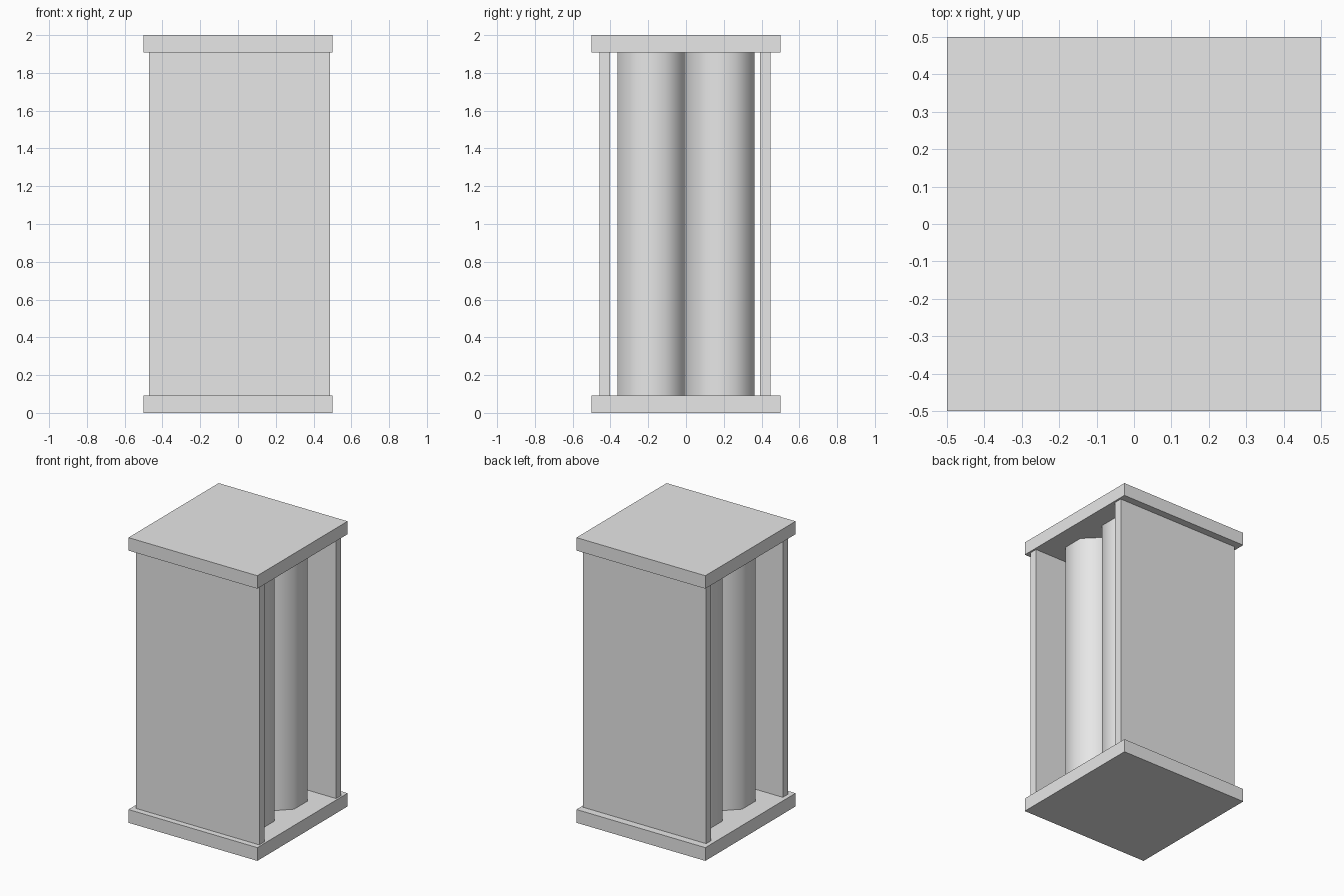
import bpy
import math

cube = bpy.data.objects.get("Cube")
if cube:
    bpy.data.objects.remove(cube, do_unlink=True)

grey = bpy.data.materials.new("plain_grey")
grey.use_nodes = True
colour = (0.8, 0.8, 0.8, 1)
grey.diffuse_color = colour
grey.node_tree.nodes["Principled BSDF"].inputs["Base Color"].default_value = colour

BASE_TOP, ROOF_BOTTOM, HEIGHT = 0.093, 1.909, 2.0


def finish(name):
    obj = bpy.context.object
    obj.name = name
    obj.data.materials.append(grey)
    return obj


def box(name, x, y, z):
    """Box from (min, max) ranges along each axis."""
    ranges = (x, y, z)
    bpy.ops.mesh.primitive_cube_add(size=1, location=[(a + b) / 2 for a, b in ranges])
    obj = finish(name)
    obj.scale = [b - a for a, b in ranges]
    bpy.ops.object.transform_apply(location=False, rotation=False, scale=True)


def column(name, x, y):
    """Smooth-shaded octagonal column with flats facing the axes."""
    bpy.ops.mesh.primitive_cylinder_add(
        vertices=8, radius=0.18 / math.cos(math.pi / 8),
        depth=ROOF_BOTTOM - BASE_TOP,
        location=(x, y, (ROOF_BOTTOM + BASE_TOP) / 2),
        rotation=(0, 0, math.pi / 8))
    finish(name)
    bpy.ops.object.shade_smooth_by_angle(angle=math.radians(60))


# Square slabs at the bottom and top
box("base_slab", (-0.5, 0.5), (-0.5, 0.5), (0, BASE_TOP))
box("top_slab", (-0.5, 0.5), (-0.5, 0.5), (ROOF_BOTTOM, HEIGHT))

# Front and back panels, open at the sides
for name, y in (("front_panel", (-0.459, -0.402)), ("back_panel", (0.392, 0.448))):
    box(name, (-0.47, 0.487), y, (BASE_TOP, ROOF_BOTTOM))

# Four columns in a square
for side, x in (("right", -0.18), ("left", 0.18)):
    for end, y in (("front", -0.183), ("back", 0.183)):
        column(f"{end}_{side}_column", x, y)
